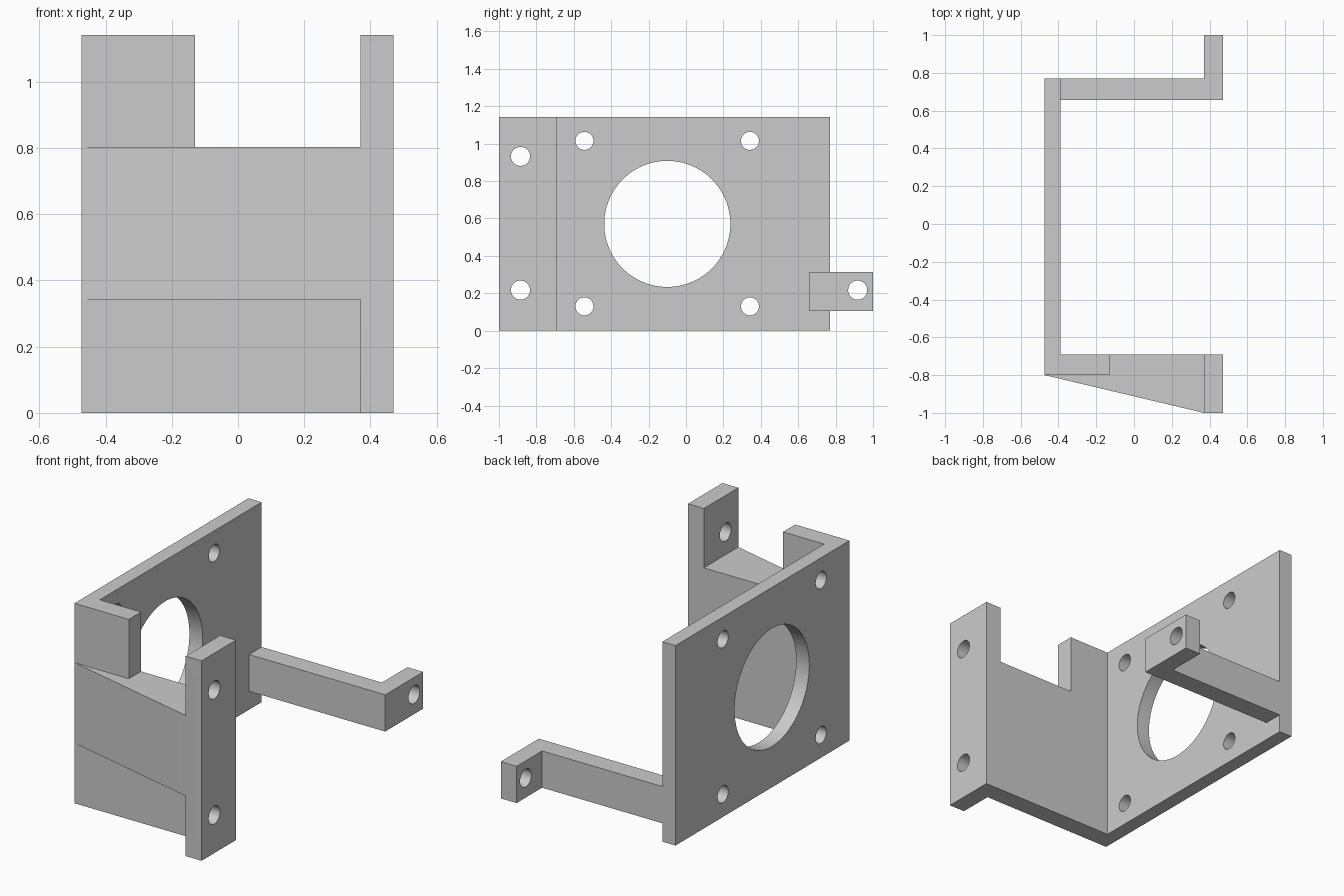
import bpy, bmesh, math
from mathutils import Matrix

cube = bpy.data.objects.get("Cube")
if cube:
    bpy.data.objects.remove(cube, do_unlink=True)

grey = bpy.data.materials.new("plain grey")
grey.use_nodes = True
colour = (0.6, 0.6, 0.6, 1)
grey.diffuse_color = colour
grey.node_tree.nodes["Principled BSDF"].inputs["Base Color"].default_value = colour


def finish(name, bm):
    bmesh.ops.recalc_face_normals(bm, faces=bm.faces)
    mesh = bpy.data.meshes.new(name)
    bm.to_mesh(mesh)
    bm.free()
    mesh.materials.append(grey)
    obj = bpy.data.objects.new(name, mesh)
    bpy.context.collection.objects.link(obj)
    return obj


def prism(name, outline, z0, z1):
    """Extrude a plan outline from z0 to z1."""
    bm = bmesh.new()
    face = bm.faces.new([bm.verts.new((x, y, z0)) for x, y in outline])
    top = bmesh.ops.extrude_face_region(bm, geom=[face])["geom"]
    bmesh.ops.translate(bm, vec=(0, 0, z1 - z0),
                        verts=[v for v in top if isinstance(v, bmesh.types.BMVert)])
    return finish(name, bm)


def hole(y, z, radius, x, sides=48):
    """Cylinder cutter along x."""
    bm = bmesh.new()
    place = Matrix.Translation((x, y, z)) @ Matrix.Rotation(math.pi / 2, 4, "Y")
    bmesh.ops.create_cone(bm, cap_ends=True, segments=sides, radius1=radius,
                          radius2=radius, depth=0.3, matrix=place)
    cutter = finish("hole_cutter", bm)
    cutter.hide_render = True
    return cutter


def combine(target, tool, operation):
    mod = target.modifiers.new(operation, "BOOLEAN")
    mod.operation, mod.solver, mod.object = operation, "EXACT", tool
    bpy.context.view_layer.objects.active = target
    bpy.ops.object.modifier_apply(modifier=mod.name)
    bpy.data.objects.remove(tool, do_unlink=True)


# Shared plan lines
LEFT, PLATE_IN, POST_IN, RIGHT = -0.473, -0.39, 0.37, 0.47
FRONT, WALL, WALL_IN = -1.0, -0.80, -0.69
ARM_IN, BACK, TIP = 0.657, 0.77, 1.0
TOP, LEDGE = 1.142, 0.803

# Side plate with its return lip, one L-shaped extrusion
bracket = prism("motor_bracket", [
    (LEFT, WALL), (-0.13, WALL), (-0.13, WALL_IN), (PLATE_IN, WALL_IN),
    (PLATE_IN, BACK), (LEFT, BACK)], 0, TOP)

# Low front wall, wedge rib, mounting post and rear arm with its tab
parts = [
    prism("front_wall", [(LEFT, WALL), (RIGHT, WALL), (RIGHT, WALL_IN),
                         (LEFT, WALL_IN)], 0, LEDGE),
    prism("wedge_rib", [(LEFT, WALL), (POST_IN, FRONT), (RIGHT, FRONT),
                        (RIGHT, WALL_IN), (LEFT, WALL_IN)], 0.343, LEDGE),
    prism("mounting_post", [(POST_IN, FRONT), (RIGHT, FRONT), (RIGHT, WALL_IN),
                            (POST_IN, WALL_IN)], 0, TOP),
    prism("rear_arm", [(LEFT, ARM_IN), (RIGHT, ARM_IN), (RIGHT, TIP),
                       (POST_IN, TIP), (POST_IN, BACK), (LEFT, BACK)], 0.105, 0.315),
]
for part in parts:
    combine(bracket, part, "UNION")

# Motor opening, its screw holes, and the mounting holes
combine(bracket, hole(-0.10, 0.571, 0.337, LEFT, 96), "DIFFERENCE")
for y in (-0.543, 0.342):
    for z in (0.13, 1.015):
        combine(bracket, hole(y, z, 0.048, LEFT), "DIFFERENCE")
for y, z in ((-0.885, 0.217), (-0.885, 0.932), (0.918, 0.217)):
    combine(bracket, hole(y, z, 0.051, RIGHT), "DIFFERENCE")

# Merge flat faces and smooth only the bores
bm = bmesh.new()
bm.from_mesh(bracket.data)
bmesh.ops.remove_doubles(bm, verts=bm.verts, dist=0.0005)
bmesh.ops.dissolve_limit(bm, angle_limit=0.01, verts=bm.verts, edges=bm.edges)
bm.to_mesh(bracket.data)
bm.free()
bpy.ops.object.select_all(action="DESELECT")
bracket.select_set(True)
bpy.context.view_layer.objects.active = bracket
bpy.ops.object.shade_smooth_by_angle(angle=math.radians(30))
